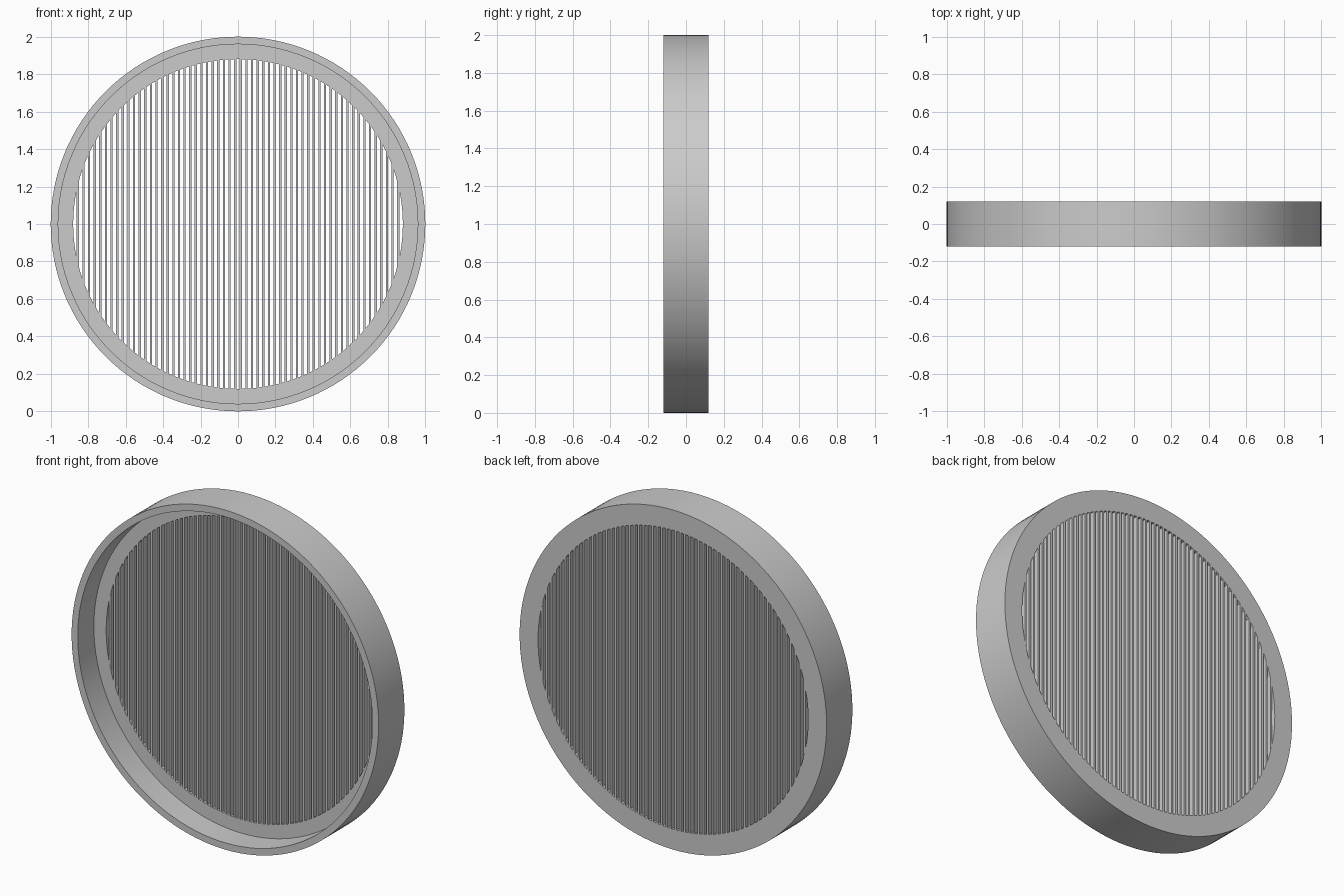
import bpy, bmesh, math

if "Cube" in bpy.data.objects:
    bpy.data.objects.remove(bpy.data.objects["Cube"], do_unlink=True)

SEGMENTS = 128
GRILLE_R = 0.88
FLOOR_Y, BACK_Y = 0.03, 0.12
PITCH, SLAT_W, SLATS = 0.03, 0.012, 58

grey = bpy.data.materials.new("plain grey")
grey.use_nodes = True
grey.diffuse_color = (0.6, 0.6, 0.6, 1)
grey.node_tree.nodes["Principled BSDF"].inputs["Base Color"].default_value = (0.6, 0.6, 0.6, 1)


def finish(bm, name):
    bmesh.ops.recalc_face_normals(bm, faces=bm.faces)
    mesh = bpy.data.meshes.new(name)
    bm.to_mesh(mesh)
    bm.free()
    mesh.materials.append(grey)
    obj = bpy.data.objects.new(name, mesh)
    bpy.context.collection.objects.link(obj)
    obj.location.z = 1
    return obj


# Round frame: a thin front lip around a recess, with a wide flange at the back
profile = [(GRILLE_R, FLOOR_Y), (0.96, FLOOR_Y), (0.96, -0.12),
           (1, -0.12), (1, BACK_Y), (GRILLE_R, BACK_Y)]
bm = bmesh.new()
rings = []
for r, y in profile:
    angles = [math.tau * i / SEGMENTS for i in range(SEGMENTS)]
    rings.append([bm.verts.new((r * math.cos(a), y, r * math.sin(a))) for a in angles])
for a, b in zip(rings, rings[1:] + rings[:1]):
    for i in range(SEGMENTS):
        j = (i + 1) % SEGMENTS
        bm.faces.new((a[i], a[j], b[j], b[i]))
frame = finish(bm, "round_frame")
bpy.context.view_layer.objects.active = frame
frame.select_set(True)
bpy.ops.object.shade_smooth_by_angle(angle=math.radians(30))

# Upright slats, trimmed to the round opening
bm = bmesh.new()
for i in range(SLATS):
    x = (i - (SLATS - 1) / 2) * PITCH
    left, right = x - SLAT_W / 2, x + SLAT_W / 2
    h_left, h_right = (math.sqrt(GRILLE_R ** 2 - e ** 2) for e in (left, right))
    outline = [(left, -h_left), (right, -h_right), (right, h_right), (left, h_left)]
    front = [bm.verts.new((px, FLOOR_Y, pz)) for px, pz in outline]
    back = [bm.verts.new((px, BACK_Y, pz)) for px, pz in outline]
    bm.faces.new(front)
    bm.faces.new(back[::-1])
    for k in range(4):
        n = (k + 1) % 4
        bm.faces.new((front[k], back[k], back[n], front[n]))
finish(bm, "grille_slats")
